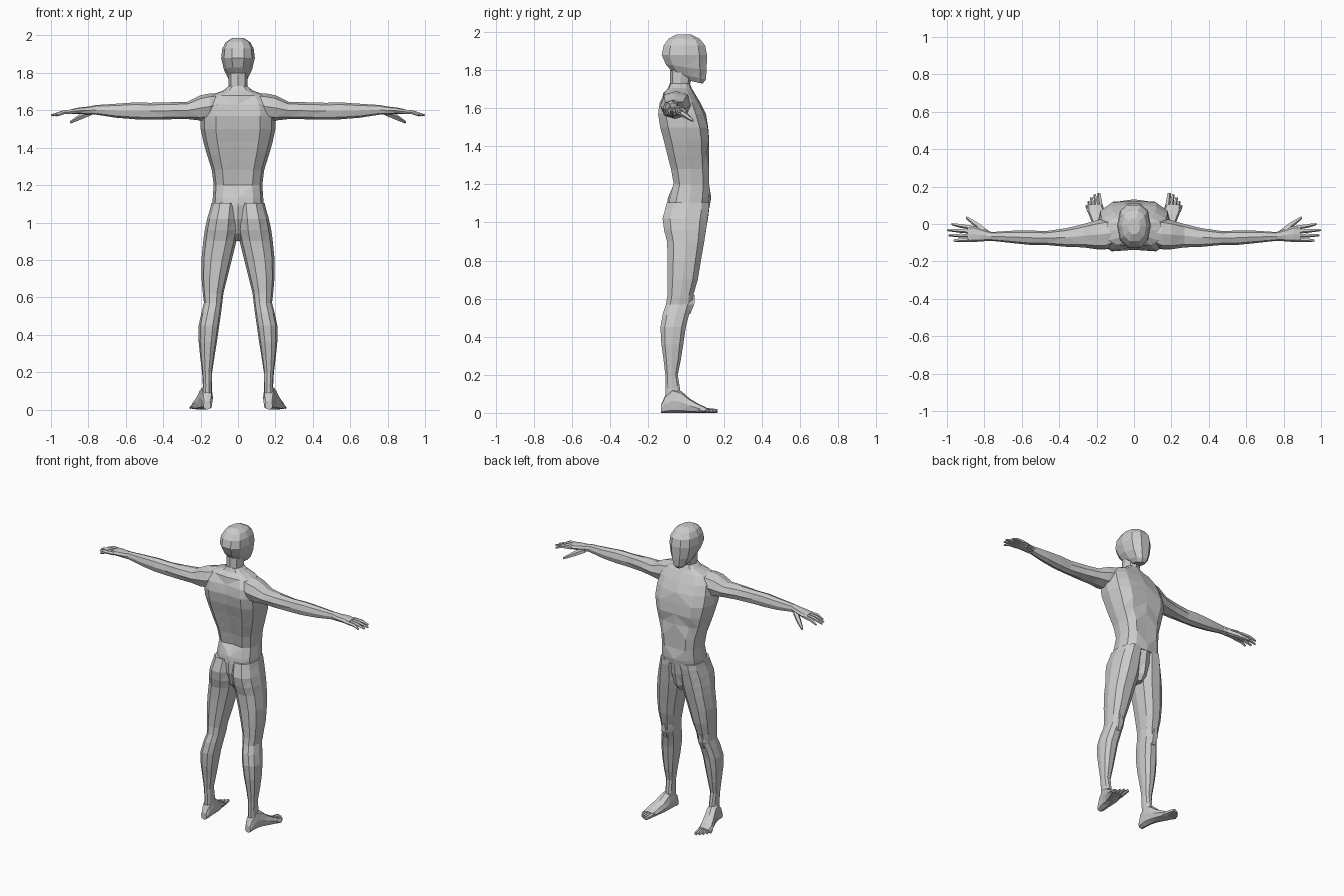
import bpy, bmesh, math
from mathutils import Vector

grey = bpy.data.materials.new("light grey")
grey.diffuse_color = (0.6, 0.6, 0.6, 1)


def finish(name, bm, mirror):
    """Turn a bmesh into a flat-shaded object, optionally mirrored in x."""
    bmesh.ops.recalc_face_normals(bm, faces=bm.faces)
    bmesh.ops.triangulate(bm, faces=[f for f in bm.faces if len(f.verts) == 4])
    me = bpy.data.meshes.new(name)
    bm.to_mesh(me)
    bm.free()
    me.materials.append(grey)
    ob = bpy.data.objects.new(name, me)
    bpy.context.collection.objects.link(ob)
    if mirror:
        ob.modifiers.new("mirror", 'MIRROR').use_mirror_merge = False
    return ob


def skin(bm, loops):
    """Join a list of point rings with quads and cap both ends."""
    rings = [[bm.verts.new(p) for p in loop] for loop in loops]
    n = len(rings[0])
    for a, b in zip(rings, rings[1:]):
        for i in range(n):
            bm.faces.new((a[i], a[(i + 1) % n], b[(i + 1) % n], b[i]))
    bm.faces.new(rings[0])
    bm.faces.new(rings[-1])


def loft(name, axis, rings, n=10, power=0.85, mirror=False, shape=None):
    """Rings are (position, a min, a max, b min, b max) across the axis."""
    loops = []
    for t, a0, a1, b0, b1 in rings:
        loop = []
        for i in range(n):
            ang = 2 * math.pi * i / n
            c, s = math.cos(ang), math.sin(ang)
            a = (a0 + a1) / 2 + (a1 - a0) / 2 * math.copysign(abs(c) ** power, c)
            b = (b0 + b1) / 2 + (b1 - b0) / 2 * math.copysign(abs(s) ** power, s)
            p = {'x': (t, a, b), 'y': (a, t, b), 'z': (a, b, t)}[axis]
            loop.append(shape(*p) if shape else p)
        loops.append(loop)
    bm = bmesh.new()
    skin(bm, loops)
    return finish(name, bm, mirror)


def digits(name, paths, n=5):
    """Tapered tubes; each path is a list of (x, y, z, radius)."""
    bm = bmesh.new()
    for path in paths:
        pts = [Vector(p[:3]) for p in path]
        d = (pts[-1] - pts[0]).normalized()
        u = d.cross(Vector((0, 0, 1))).normalized()
        v = u.cross(d)
        skin(bm, [[p + q[3] * (u * math.cos(k * math.tau / n) + v * math.sin(k * math.tau / n))
                   for k in range(n)] for p, q in zip(pts, path)])
    return finish(name, bm, True)


# torso: spine and breastbone grooves, belly dip between the muscles
def torso_shape(x, y, z):
    if abs(x) < 0.01:
        if y < 0 and 1.15 < z < 1.66:
            y += 0.022
        elif y > 0 and 1.15 < z < 1.55:
            y -= 0.012
    if y > 0.05 and 0.03 < abs(x) < 0.13 and 1.33 < z < 1.39:
        y -= 0.012
    return x, y, z


loft("torso", 'z', [
    (1.09, -.137, .137, -.10, .125), (1.13, -.135, .135, -.095, .132),
    (1.20, -.13, .13, -.075, .132), (1.28, -.14, .14, -.09, .132),
    (1.36, -.165, .165, -.112, .132), (1.43, -.185, .185, -.13, .134),
    (1.50, -.20, .20, -.15, .128), (1.57, -.20, .20, -.16, .105),
    (1.63, -.19, .19, -.15, .075), (1.68, -.15, .15, -.12, .045),
    (1.705, -.08, .08, -.095, .03), (1.73, -.048, .048, -.085, .02),
], n=12, power=0.75, shape=torso_shape)

# neck and head, jaw lower towards the face
loft("neck", 'z', [(1.66, -.075, .075, -.10, .03), (1.72, -.05, .05, -.085, .02),
                   (1.80, -.052, .052, -.085, .04)], n=8)


def head_shape(x, y, z):
    return x, y, z - 0.22 * (y + 0.03) * max(0, min(1, (1.88 - z) / 0.1))


loft("head", 'z', [
    (1.755, -.03, .03, -.03, .09), (1.78, -.052, .052, -.075, .108),
    (1.82, -.075, .075, -.11, .113), (1.88, -.09, .09, -.133, .115),
    (1.93, -.084, .084, -.122, .105), (1.965, -.065, .065, -.095, .075),
    (1.986, -.032, .032, -.055, .03),
], n=10, shape=head_shape)

# arms from inside the shoulder to the palm
loft("arm", 'x', [
    (.08, -.10, .02, 1.60, 1.69), (.15, -.135, .03, 1.55, 1.69),
    (.20, -.135, .02, 1.545, 1.68), (.27, -.125, 0, 1.553, 1.645),
    (.36, -.122, -.022, 1.552, 1.643), (.47, -.112, -.038, 1.55, 1.64),
    (.55, -.112, -.035, 1.552, 1.642), (.65, -.102, -.036, 1.56, 1.635),
    (.76, -.09, -.043, 1.577, 1.628), (.80, -.092, -.03, 1.578, 1.62),
    (.85, -.096, -.012, 1.58, 1.615), (.89, -.095, -.008, 1.58, 1.606),
], n=8, mirror=True)

# fingers and thumb
fingers = [[(.87, y0, 1.594, .012), (.93, (y0 + y1) / 2, 1.59, .011), (x1, y1, 1.573, .006)]
           for y0, x1, y1 in ((-.018, .975, .0), (-.04, .998, -.032),
                              (-.062, .99, -.06), (-.084, .965, -.088))]
thumb = [(.79, -.045, 1.588, .018), (.84, -.005, 1.565, .016), (.895, .035, 1.535, .007)]
digits("fingers", fingers + [thumb])

# legs from hip to ankle
loft("leg", 'z', [
    (.07, .138, .19, -.11, -.025), (.13, .138, .188, -.11, -.03),
    (.20, .138, .192, -.11, -.042), (.28, .126, .202, -.12, -.025),
    (.36, .113, .21, -.132, -.012), (.45, .10, .21, -.137, .002),
    (.52, .09, .195, -.125, .02), (.57, .084, .182, -.108, .035),
    (.62, .078, .188, -.10, .042), (.70, .058, .195, -.10, .065),
    (.80, .033, .196, -.10, .082), (.90, .008, .186, -.104, .10),
    (.96, -.003, .178, -.12, .11), (1.02, -.003, .165, -.128, .118),
    (1.07, -.003, .15, -.115, .125), (1.105, -.003, .142, -.105, .125),
], n=10, mirror=True)

# kneecap
loft("kneecap", 'z', [(.52, .12, .155, -.02, .025), (.57, .105, .17, -.02, .047),
                      (.62, .12, .155, -.02, .05)], n=6, mirror=True)

# pelvis closing the gap between the thighs
loft("pelvis", 'z', [(.90, -.022, .022, -.04, .07), (.94, -.05, .05, -.08, .10),
                     (1.02, -.10, .10, -.10, .115), (1.10, -.12, .12, -.10, .125)],
     n=8)

# feet, turned out, with flat soles
loft("foot", 'y', [
    (-.13, .145, .185, 0, .045), (-.11, .136, .192, 0, .09),
    (-.07, .134, .20, 0, .13), (-.025, .136, .212, 0, .115),
    (.02, .142, .23, 0, .075), (.07, .156, .25, 0, .045),
    (.105, .168, .25, 0, .03),
], n=8, power=0.7, mirror=True)

# toes, longest on the inside
digits("toes", [[(x0, .07, .016, r), (x1, y1, .010, r * 0.65)]
                for x0, x1, y1, r in ((.175, .188, .165, .016), (.196, .21, .158, .012),
                                      (.212, .228, .142, .012), (.227, .243, .122, .011),
                                      (.24, .254, .10, .011))])
